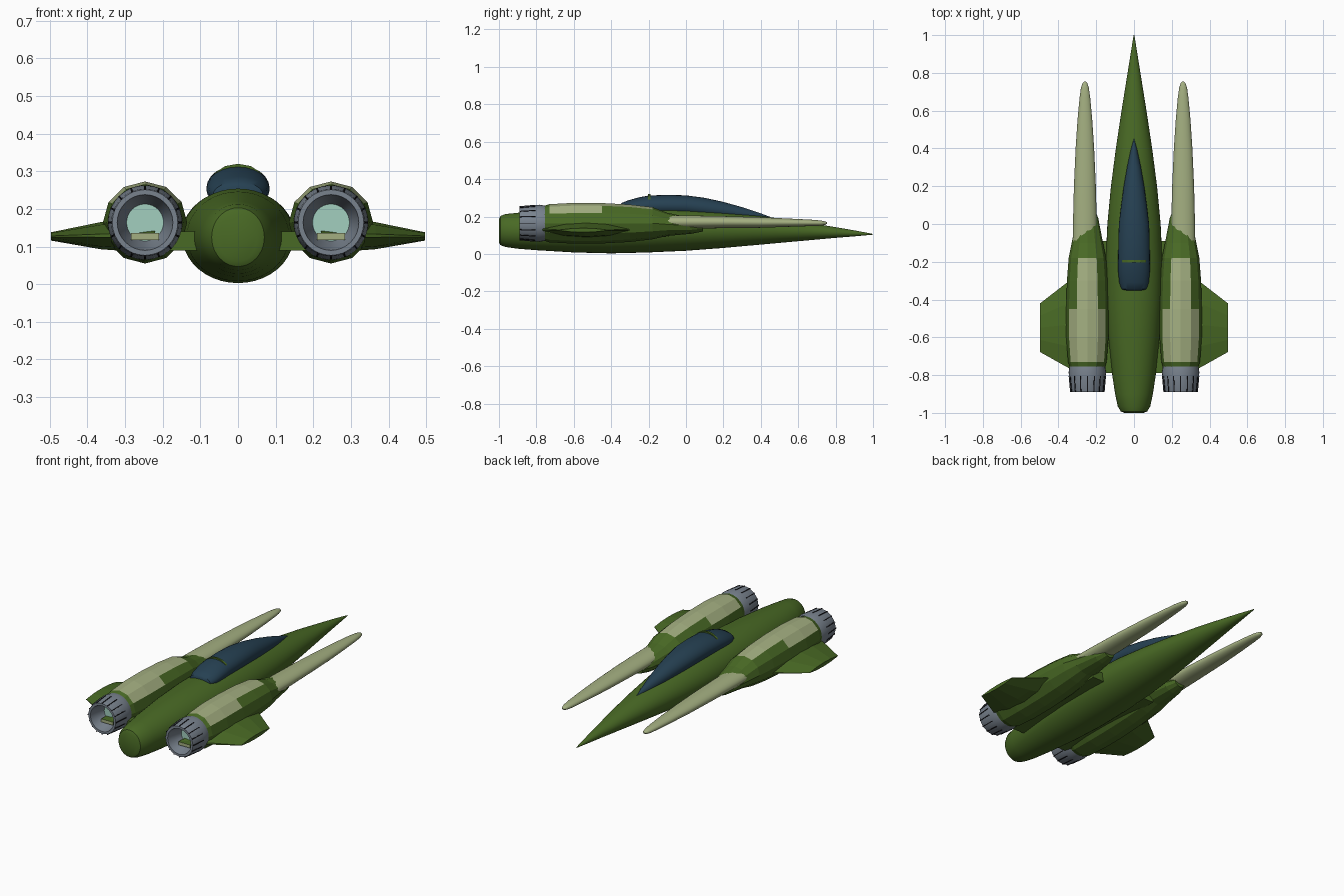
import bpy, bmesh, math
from mathutils import Matrix

if "Cube" in bpy.data.objects:
    bpy.data.objects.remove(bpy.data.objects["Cube"])


def material(name, rgb):
    m = bpy.data.materials.new(name)
    m.diffuse_color = (*rgb, 1)
    m.use_nodes = True
    m.node_tree.nodes["Principled BSDF"].inputs["Base Color"].default_value = m.diffuse_color
    return m


GREEN = material("hull green", (0.066, 0.142, 0.018))
CREAM = material("pale sage", (0.37, 0.43, 0.22))
GREY = material("engine grey", (0.19, 0.225, 0.27))
NAVY = material("canopy navy", (0.019, 0.052, 0.085))
TEAL = material("exhaust teal", (0.36, 0.62, 0.52))
DARK = material("slot black", (0.006, 0.006, 0.008))


def finish(name, bm, mats, smooth=None, mirror=False):
    bmesh.ops.recalc_face_normals(bm, faces=bm.faces)
    me = bpy.data.meshes.new(name)
    bm.to_mesh(me)
    bm.free()
    ob = bpy.data.objects.new(name, me)
    bpy.context.collection.objects.link(ob)
    for m in mats:
        me.materials.append(m)
    if mirror:
        mod = ob.modifiers.new("mirror", 'MIRROR')
        mod.use_axis[0] = True
        mod.use_mirror_merge = False
    if smooth:
        bpy.ops.object.select_all(action='DESELECT')
        ob.select_set(True)
        bpy.context.view_layer.objects.active = ob
        bpy.ops.object.shade_smooth_by_angle(angle=math.radians(smooth))
    return ob


def loft(rings, sides, cx=0.0, caps=True, paint=None):
    """Skin elliptical rings (y, z centre, half width, half height) along y."""
    bm = bmesh.new()
    loops = []
    for y, cz, rx, rz in rings:
        loops.append([bm.verts.new((cx + rx * math.sin(2 * math.pi * i / sides), y,
                                    cz + rz * math.cos(2 * math.pi * i / sides)))
                      for i in range(sides)])
    for a, b in zip(loops, loops[1:]):
        for i in range(sides):
            j = (i + 1) % sides
            f = bm.faces.new((a[i], a[j], b[j], b[i]))
            if paint:
                f.material_index = paint(f.calc_center_median(), min(i, sides - 1 - i))
    if caps:
        bm.faces.new(loops[0])
        bm.faces.new(loops[-1])
    return bm


def box(bm, matrix, size):
    bmesh.ops.create_cube(bm, size=1, matrix=matrix @ Matrix.Diagonal((*size, 1)))


def top_bottom(y, w, top, bottom):
    return (y, (top + bottom) / 2, w, (top - bottom) / 2)


# Main hull
hull = [top_bottom(*r) for r in (
    (-1.0, .05, .185, .06), (-.992, .07, .203, .047), (-.965, .086, .213, .037),
    (-.9, .1, .22, .028), (-.8, .115, .23, .02), (-.6, .136, .246, .008),
    (-.4, .148, .254, .003), (-.2, .15, .253, .008), (0, .141, .245, .017),
    (.2, .122, .226, .032), (.4, .096, .203, .05), (.6, .066, .176, .068),
    (.8, .034, .143, .086), (.9, .018, .126, .094), (1.0, .002, .107, .103))]
finish("hull", loft(hull, 40), [GREEN], 35)

# Cockpit canopy
canopy = [top_bottom(*r) for r in (
    (-.352, .045, .26, .21), (-.345, .066, .272, .205), (-.31, .078, .286, .2),
    (-.25, .084, .303, .2), (-.2, .084, .312, .2), (-.1, .083, .316, .2),
    (0, .08, .313, .2), (.1, .068, .3, .19), (.2, .054, .278, .185),
    (.3, .037, .25, .18), (.4, .016, .217, .175), (.45, .003, .198, .17))]
finish("canopy", loft(canopy, 24), [NAVY], 40)

# Canopy frame hoop
finish("canopy_frame", loft([(-.203, .258, .078, .062), (-.191, .258, .078, .062)], 14), [GREEN])

# Faceted nacelle, with pale panels on its upper faces
X, Z = .247, .164


def panel(c, side):
    if -.73 < c.y < -.45:
        return int(side < 2)
    return int(-.45 < c.y < -.18 and side < 1)


nacelle = [(-.785, Z, .085, .085), (-.73, Z, .102, .102), (-.6, Z, .112, .109),
           (-.45, Z, .112, .108), (-.3, Z, .108, .1), (-.18, Z, .099, .086),
           (-.1, .158, .083, .062), (.03, .15, .058, .042), (.09, .15, .035, .03)]
finish("nacelle", loft(nacelle, 12, X, paint=panel), [GREEN, CREAM], mirror=True)

# Long forward spike on each nacelle
spike = [(-.14, .17, .064, .038), (0, .17, .063, .036), (.2, .17, .058, .032),
         (.4, .168, .049, .028), (.55, .167, .039, .022), (.67, .166, .028, .017),
         (.72, .165, .021, .014), (.745, .165, .013, .009), (.755, .165, .003, .003)]
finish("spike", loft(spike, 24, .26), [CREAM], 40, True)

# Hollow exhaust nozzle
nozzle = [(-.755, Z, .094, .094), (-.785, Z, .099, .099), (-.88, Z, .09, .09),
          (-.89, Z, .087, .087), (-.89, Z, .074, .074), (-.86, Z, .068, .068),
          (-.79, Z, .046, .046)]
finish("nozzle", loft(nozzle, 32, X, caps=False), [GREY], 30, True)

# Glowing exhaust disc
finish("exhaust_glow", loft([(-.80, Z, .05, .05), (-.792, Z, .05, .05)], 32, X), [TEAL], mirror=True)

# Small vane inside the exhaust
bm = bmesh.new()
box(bm, Matrix.Translation((X, -.82, .127)), (.074, .05, .018))
for f in bm.faces:
    f.material_index = int(abs(f.normal.y) > .5)
finish("exhaust_vane", bm, [GREEN, CREAM], mirror=True)

# Dark slots around the nozzle
bm = bmesh.new()
for i in range(16):
    m = (Matrix.Translation((X, -.848, Z)) @ Matrix.Rotation(2 * math.pi * i / 16, 4, 'Y')
         @ Matrix.Translation((0, 0, .0925)) @ Matrix.Rotation(math.radians(5), 4, 'X'))
    box(bm, m, (.005, .085, .005))
finish("nozzle_slots", bm, [DARK], mirror=True)

# Stub wing with a lens-shaped section
bm = bmesh.new()
sections = []
for x, back, front, zc, half in ((.22, -.83, -.21, .13, .048), (.365, -.752, -.318, .129, .036),
                                 (.497, -.678, -.42, .127, .011)):
    ring = []
    for t, h in ((0, .12), (.25, .8), (.5, 1), (.75, .8), (1, .08)):
        ring.append((x, back + (front - back) * t, zc + half * h))
    ring += [(x, y, 2 * zc - z) for x, y, z in reversed(ring)]
    sections.append([bm.verts.new(p) for p in ring])
for a, b in zip(sections, sections[1:]):
    for i in range(len(a)):
        j = (i + 1) % len(a)
        bm.faces.new((a[i], a[j], b[j], b[i]))
bm.faces.new(sections[0])
bm.faces.new(sections[-1])
finish("stub_wing", bm, [GREEN], mirror=True)

# Bridge joining hull and nacelle
bm = bmesh.new()
box(bm, Matrix.Translation((.15, -.44, .115)), (.12, .7, .05))
finish("nacelle_bridge", bm, [GREEN], mirror=True)
